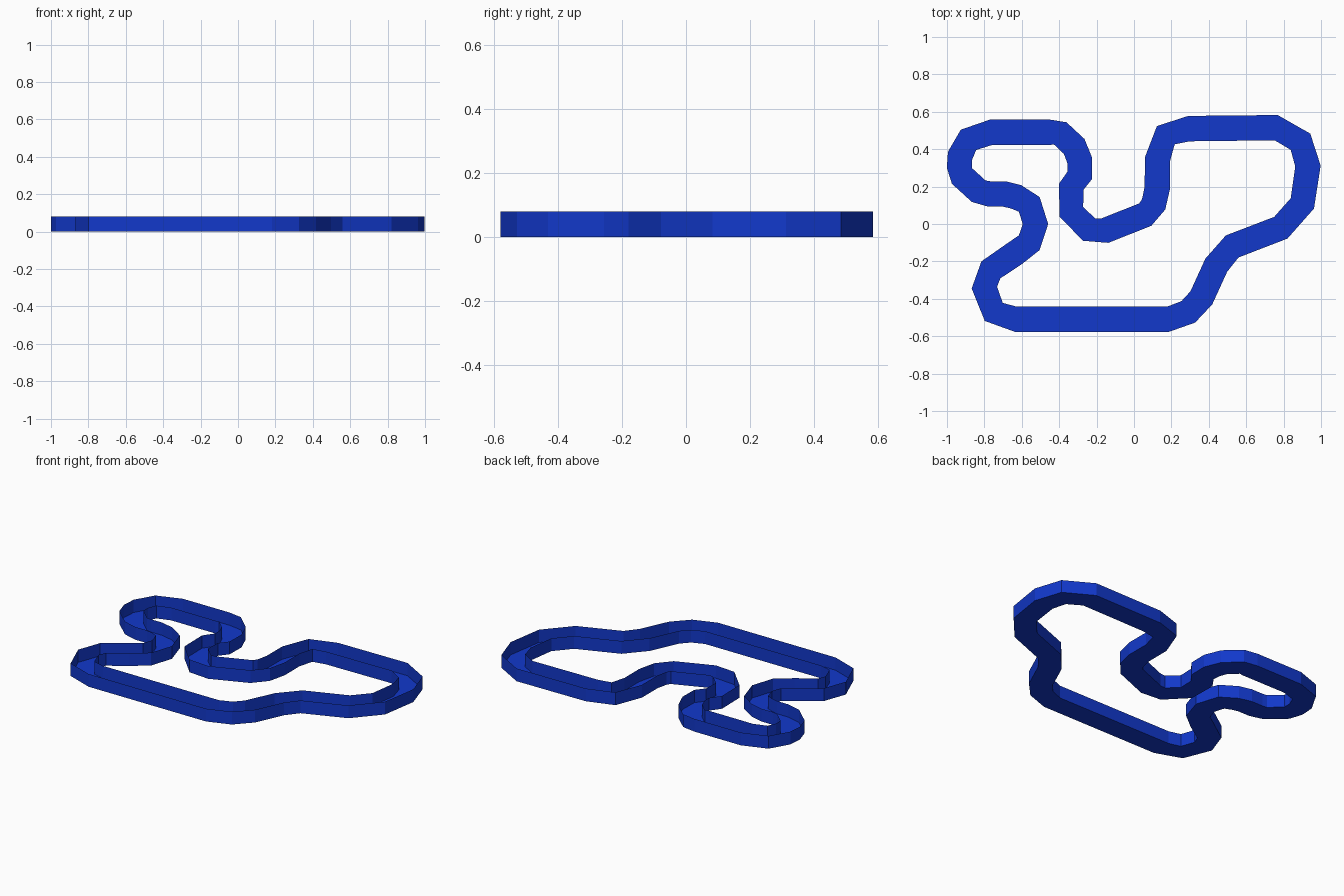
import bpy
import bmesh
from mathutils import Vector

if "Cube" in bpy.data.objects:
    bpy.data.objects.remove(bpy.data.objects["Cube"])

HALF_WIDTH = 0.068
HEIGHT = 0.08

# centre line of the closed circuit, counter-clockwise from the lower left
PATH = [
    (-.75, -.47), (-.63, -.51), (.18, -.51), (.29, -.47), (.36, -.395), (.44, -.22),
    (.525, -.12), (.785, -.02), (.90, .11), (.93, .31), (.89, .44), (.76, .515),
    (.295, .51), (.17, .475), (.125, .345), (.125, .195), (.105, .105), (.06, .05),
    (-.155, -.035), (-.24, -.03), (-.335, .065), (-.335, .20), (-.29, .26), (-.29, .34),
    (-.32, .415), (-.395, .485), (-.45, .49), (-.765, .49), (-.885, .45), (-.93, .365),
    (-.933, .307), (-.92, .257), (-.83, .175), (-.77, .16), (-.69, .16), (-.63, .145),
    (-.56, .105), (-.527, 0), (-.56, -.10), (-.64, -.16), (-.765, -.245), (-.80, -.34),
]

blue = bpy.data.materials.new("track_blue")
blue.diffuse_color = (0.006, 0.04, 0.6, 1)
blue.use_nodes = True
blue.node_tree.nodes["Principled BSDF"].inputs["Base Color"].default_value = blue.diffuse_color


def offset_loop(side, z):
    """Path shifted sideways (+1 outside, -1 inside) at height z."""
    pts = [Vector(p) for p in PATH]
    loop = []
    for i, p in enumerate(pts):
        d = (pts[(i + 1) % len(pts)] - pts[i - 1]).normalized()
        q = p + Vector((d.y, -d.x)) * HALF_WIDTH * side
        loop.append((q.x, q.y, z))
    return loop


def strip(name, loop_a, loop_b):
    """Closed band of quads between two loops."""
    bm = bmesh.new()
    a = [bm.verts.new(c) for c in loop_a]
    b = [bm.verts.new(c) for c in loop_b]
    n = len(a)
    for i in range(n):
        j = (i + 1) % n
        bm.faces.new((a[i], a[j], b[j], b[i]))
    mesh = bpy.data.meshes.new(name)
    bm.to_mesh(mesh)
    bm.free()
    mesh.materials.append(blue)
    bpy.context.collection.objects.link(bpy.data.objects.new(name, mesh))


# open channel: flat floor with a thin wall along each edge
outer_low, outer_high = offset_loop(1, 0), offset_loop(1, HEIGHT)
inner_low, inner_high = offset_loop(-1, 0), offset_loop(-1, HEIGHT)
strip("track_floor", outer_low, inner_low)
strip("outer_wall", outer_high, outer_low)
strip("inner_wall", inner_low, inner_high)
